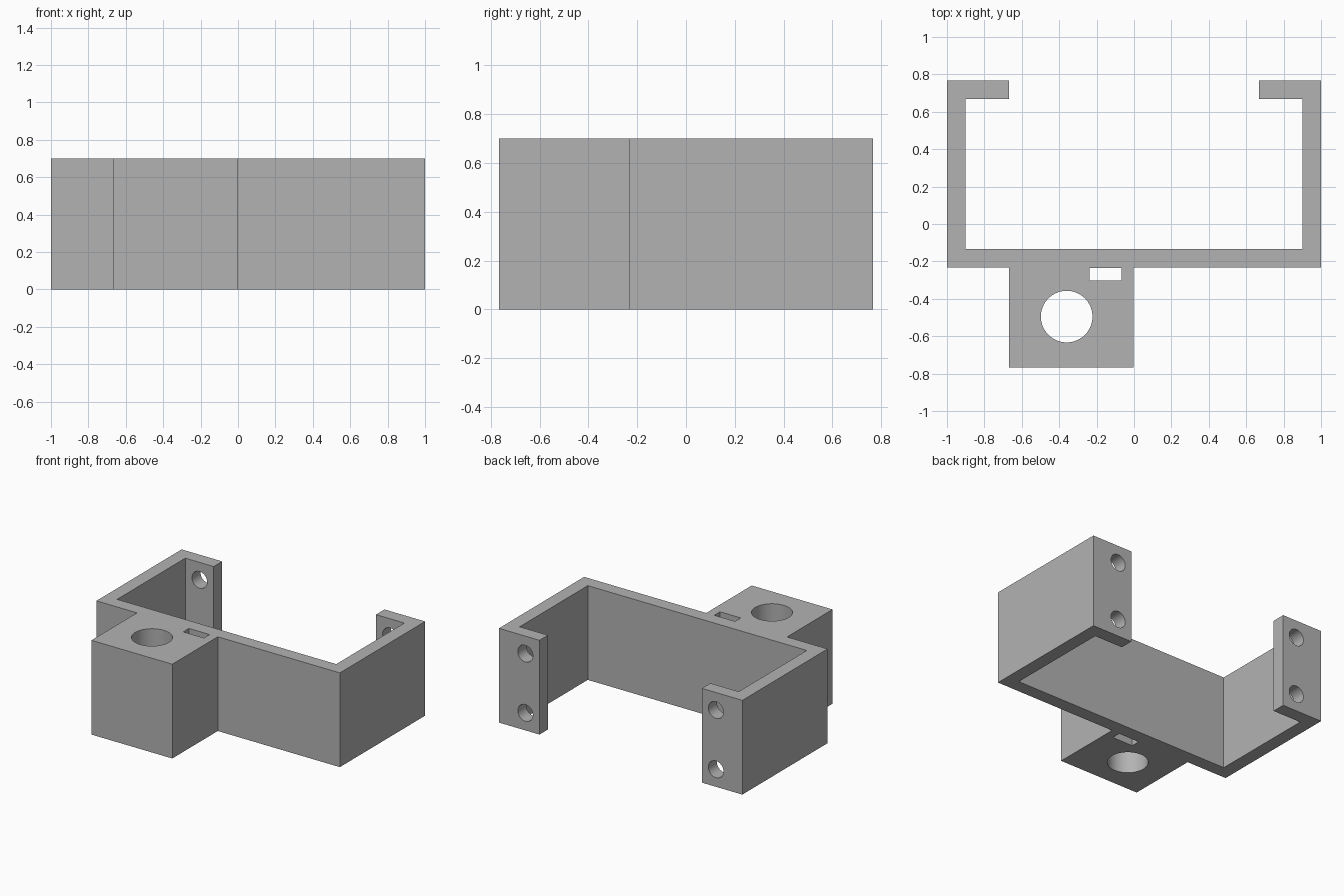
import bpy
import bmesh
from math import pi, radians

cube = bpy.data.objects.get("Cube")
if cube:
    bpy.data.objects.remove(cube, do_unlink=True)

HEIGHT = 0.7
BACK, BAR_BACK, BAR_FRONT, FRONT = 0.767, -0.133, -0.233, -0.767
LIP, INNER = 0.667, 0.9
BLOCK_LEFT = -0.003

grey = bpy.data.materials.new("plain grey")
grey.use_nodes = True
colour = (0.45, 0.45, 0.45, 1)
grey.diffuse_color = colour
grey.node_tree.nodes["Principled BSDF"].inputs["Base Color"].default_value = colour


def activate(obj):
    bpy.ops.object.select_all(action="DESELECT")
    obj.select_set(True)
    bpy.context.view_layer.objects.active = obj


def extrude_profile(name, points, height):
    bm = bmesh.new()
    face = bm.faces.new([bm.verts.new((x, y, 0)) for x, y in points])
    result = bmesh.ops.extrude_face_region(bm, geom=[face])
    top = [v for v in result["geom"] if isinstance(v, bmesh.types.BMVert)]
    bmesh.ops.translate(bm, verts=top, vec=(0, 0, height))
    bmesh.ops.recalc_face_normals(bm, faces=bm.faces)
    mesh = bpy.data.meshes.new(name)
    bm.to_mesh(mesh)
    bm.free()
    obj = bpy.data.objects.new(name, mesh)
    bpy.context.collection.objects.link(obj)
    mesh.materials.append(grey)
    return obj


def cut(target, cutter):
    cutter.hide_render = True
    if not cutter.data.materials:
        cutter.data.materials.append(grey)
    mod = target.modifiers.new("cut", "BOOLEAN")
    mod.operation, mod.solver, mod.object = "DIFFERENCE", "EXACT", cutter
    activate(target)
    bpy.ops.object.modifier_apply(modifier=mod.name)
    bpy.data.objects.remove(cutter, do_unlink=True)


def drill(target, radius, depth, location, rotation=(0, 0, 0)):
    bpy.ops.mesh.primitive_cylinder_add(vertices=64, radius=radius, depth=depth,
                                        location=location, rotation=rotation)
    cut(target, bpy.context.object)


# Bracket outline: hooked arms, cross bar and offset front block
outline = [
    (-1, BACK), (-1, BAR_FRONT), (-LIP, BAR_FRONT), (-LIP, FRONT),
    (BLOCK_LEFT, FRONT), (BLOCK_LEFT, BAR_FRONT), (1, BAR_FRONT), (1, BACK),
    (LIP, BACK), (LIP, LIP), (INNER, LIP), (INNER, BAR_BACK),
    (-INNER, BAR_BACK), (-INNER, LIP), (-LIP, LIP), (-LIP, BACK),
]
bracket = extrude_profile("bracket", outline, HEIGHT)

# Round bore and narrow slot through the block
drill(bracket, 0.138, 2, (-0.36, -0.495, HEIGHT / 2))
bpy.ops.mesh.primitive_cube_add(size=1, location=(-0.153, -0.269, HEIGHT / 2))
slot = bpy.context.object
slot.scale = (0.17, 0.067, 2)
cut(bracket, slot)

# Two screw holes in each rear lip
for side in (-1, 1):
    for z in (0.13, HEIGHT - 0.13):
        drill(bracket, 0.062, 0.3, (side * 0.783, 0.717, z), (pi / 2, 0, 0))

activate(bracket)
bpy.ops.object.shade_smooth_by_angle(angle=radians(30))
